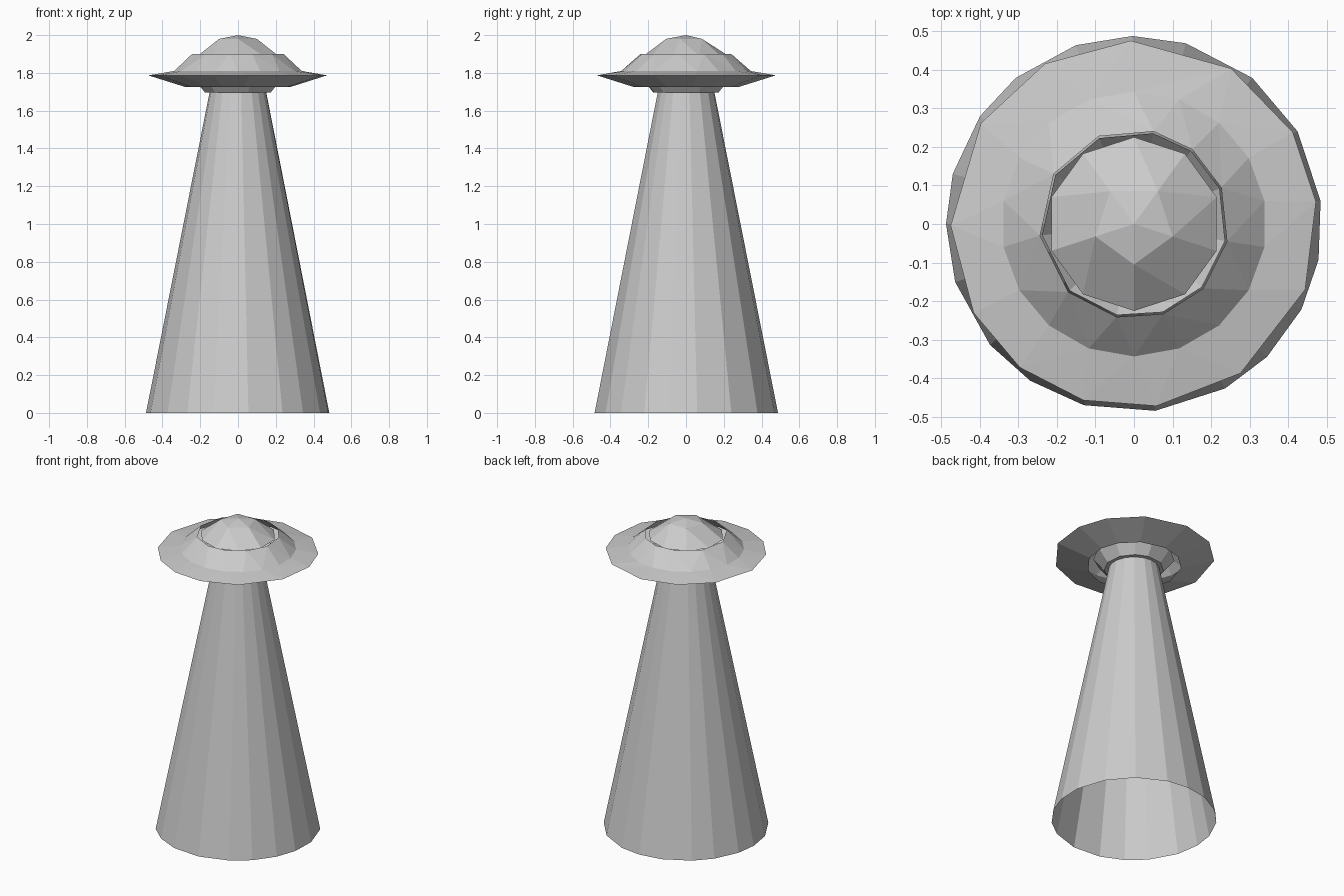
import bpy, bmesh
from math import cos, sin, radians

if "Cube" in bpy.data.objects:
    bpy.data.objects.remove(bpy.data.objects["Cube"])


def even(n, start=0.0):
    return [start + 360.0 * i / n for i in range(n)]


def shell(name, rings, cap_start=False, cap_end=False, tip=None):
    """Skin rings (angles, radius, z), listed bottom to top along the outside.
    Neighbouring rings may have different side counts."""
    bm = bmesh.new()
    loops = []
    for angles, r, z in rings:
        angs = sorted(a % 360 for a in angles)
        vs = [bm.verts.new((r * cos(radians(a)), r * sin(radians(a)), z)) for a in angs]
        loops.append((angs, vs))
    for (aa, av), (ba, bv) in zip(loops, loops[1:]):
        n, m = len(av), len(bv)
        # start from the upper vertex closest to the first lower one
        k = min(range(m), key=lambda q: abs((ba[q] - aa[0] + 180) % 360 - 180))
        off = (ba[k] - aa[0] + 180) % 360 - 180
        au = [aa[i % n] - aa[0] + 360 * (i // n) for i in range(n + 1)]
        bu = [off + (ba[(k + j) % m] - ba[k]) % 360 for j in range(m)] + [off + 360]
        i = j = 0
        while i < n or j < m:
            a0, b0 = av[i % n], bv[(k + j) % m]
            if i < n and j < m and abs(au[i + 1] - bu[j + 1]) < 0.01:
                bm.faces.new((a0, av[(i + 1) % n], bv[(k + j + 1) % m], b0))
                i, j = i + 1, j + 1
            elif j >= m or (i < n and au[i + 1] < bu[j + 1]):
                bm.faces.new((a0, av[(i + 1) % n], b0))
                i += 1
            else:
                bm.faces.new((a0, bv[(k + j + 1) % m], b0))
                j += 1
    if cap_start:
        bm.faces.new(loops[0][1][::-1])
    if cap_end:
        bm.faces.new(loops[-1][1])
    if tip is not None:
        t = bm.verts.new((0, 0, tip))
        vs = loops[-1][1]
        for p, q in zip(vs, vs[1:] + vs[:1]):
            bm.faces.new((p, q, t))
    me = bpy.data.meshes.new(name)
    bm.to_mesh(me)
    bm.free()
    ob = bpy.data.objects.new(name, me)
    bpy.context.collection.objects.link(ob)
    return ob


# Irregular low-poly side angles
beam_sides = [7, 29.5, 51, 74, 90.5, 108, 129, 145, 164.5, 180, 198, 220,
              236.5, 254.5, 276.5, 299, 315, 333, 349]
rim_sides = [7, 30, 58, 91, 119, 146.6, 180.5, 209, 231.5, 254, 277, 305.5, 339]
opening_sides = [22.6, 52, 78, 112, 148, 187, 226, 259.4, 288, 317, 349.4]

# Light beam: open tapered tube
shell("light_beam", [(beam_sides, 0.487, 0), (beam_sides, 0.15, 1.70)])

# Saucer: thin rim shell, open below and above
shell("saucer_disc", [
    (rim_sides, 0.278, 1.725),
    (rim_sides, 0.475, 1.787),
    (even(18, 10), 0.343, 1.81),
    (opening_sides, 0.245, 1.90),
])

# Lower bowl seen through the underside opening
shell("lower_bowl", [
    (opening_sides, 0.177, 1.697),
    (opening_sides, 0.202, 1.728),
    (opening_sides, 0.24, 1.775),
], cap_start=True)

# Faceted cockpit dome
shell("dome", [
    (even(10, 18), 0.225, 1.89),
    (even(5, 54), 0.105, 1.98),
], tip=2.0)
